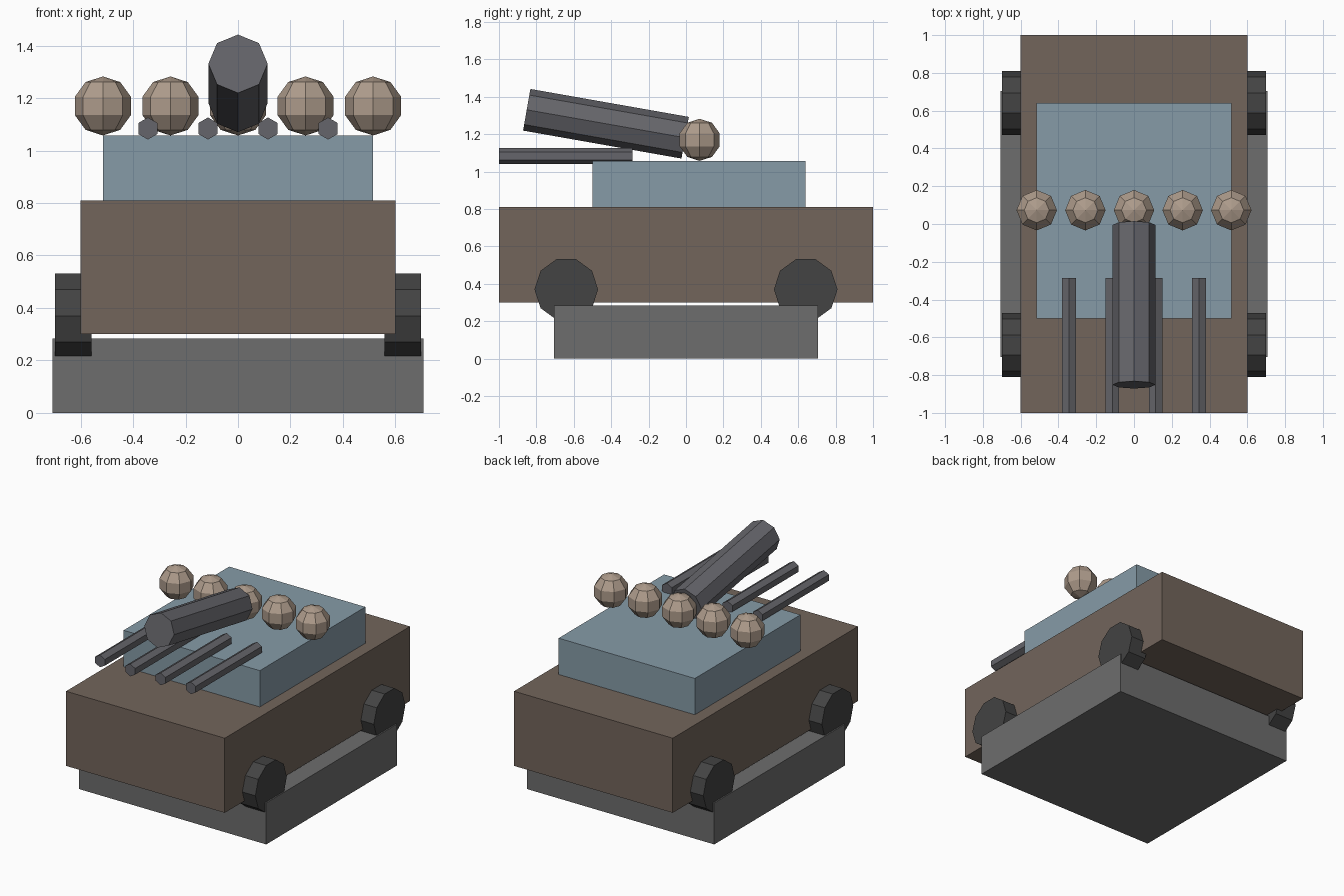
import bpy
from math import radians

if "Cube" in bpy.data.objects:
    bpy.data.objects.remove(bpy.data.objects["Cube"])


def material(name, rgb):
    m = bpy.data.materials.new(name)
    m.diffuse_color = (*rgb, 1)
    m.use_nodes = True
    m.node_tree.nodes["Principled BSDF"].inputs["Base Color"].default_value = m.diffuse_color
    return m


BROWN = material("hull_brown", (0.17, 0.13, 0.105))
BLUE = material("cabin_blue", (0.24, 0.33, 0.39))
GREY = material("skirt_grey", (0.153, 0.153, 0.153))
DARK = material("wheel_dark", (0.056, 0.056, 0.056))
STEEL = material("gun_steel", (0.13, 0.13, 0.145))
TAN = material("ball_tan", (0.42, 0.33, 0.26))


def finish(name, mat):
    ob = bpy.context.object
    ob.name = name
    ob.data.materials.append(mat)
    return ob


def box(name, mat, x, y0, y1, z0, z1):
    """Box symmetric about x = 0, with half width x."""
    bpy.ops.mesh.primitive_cube_add(size=1, location=(0, (y0 + y1) / 2, (z0 + z1) / 2))
    bpy.context.object.scale = (2 * x, y1 - y0, z1 - z0)
    return finish(name, mat)


def cylinder(name, mat, sides, radius, length, loc, rot):
    bpy.ops.mesh.primitive_cylinder_add(vertices=sides, radius=radius, depth=length,
                                        location=loc, rotation=[radians(a) for a in rot])
    return finish(name, mat)


# Stacked vehicle body
box("lower_skirt", GREY, 0.707, -0.705, 0.705, 0, 0.283)
box("hull", BROWN, 0.6, -1, 1, 0.3, 0.81)
box("upper_deck", BLUE, 0.515, -0.5, 0.64, 0.81, 1.058)

# Four ten-sided wheels
for sx, side in ((-1, "left"), (1, "right")):
    for sy, end in ((-1, "front"), (1, "rear")):
        cylinder(f"wheel_{end}_{side}", DARK, 10, 0.17, 0.14,
                 (sx * 0.628, sy * 0.64, 0.37), (0, 90, 0))

# Row of five faceted balls
for i in range(5):
    bpy.ops.mesh.primitive_uv_sphere_add(segments=8, ring_count=5, radius=0.1125,
                                         location=((i - 2) * 0.2575, 0.073, 1.17))
    finish(f"ball_{i + 1}", TAN)

# Four thin hexagonal barrels
for i in range(4):
    cylinder(f"small_barrel_{i + 1}", STEEL, 6, 0.042, 0.715,
             ((i - 1.5) * 0.229, -0.6425, 1.084), (90, 0, 0))

# Large raised main barrel
cylinder("main_barrel", STEEL, 8, 0.113, 0.86, (0, -0.428, 1.256), (80, 0, 0))
